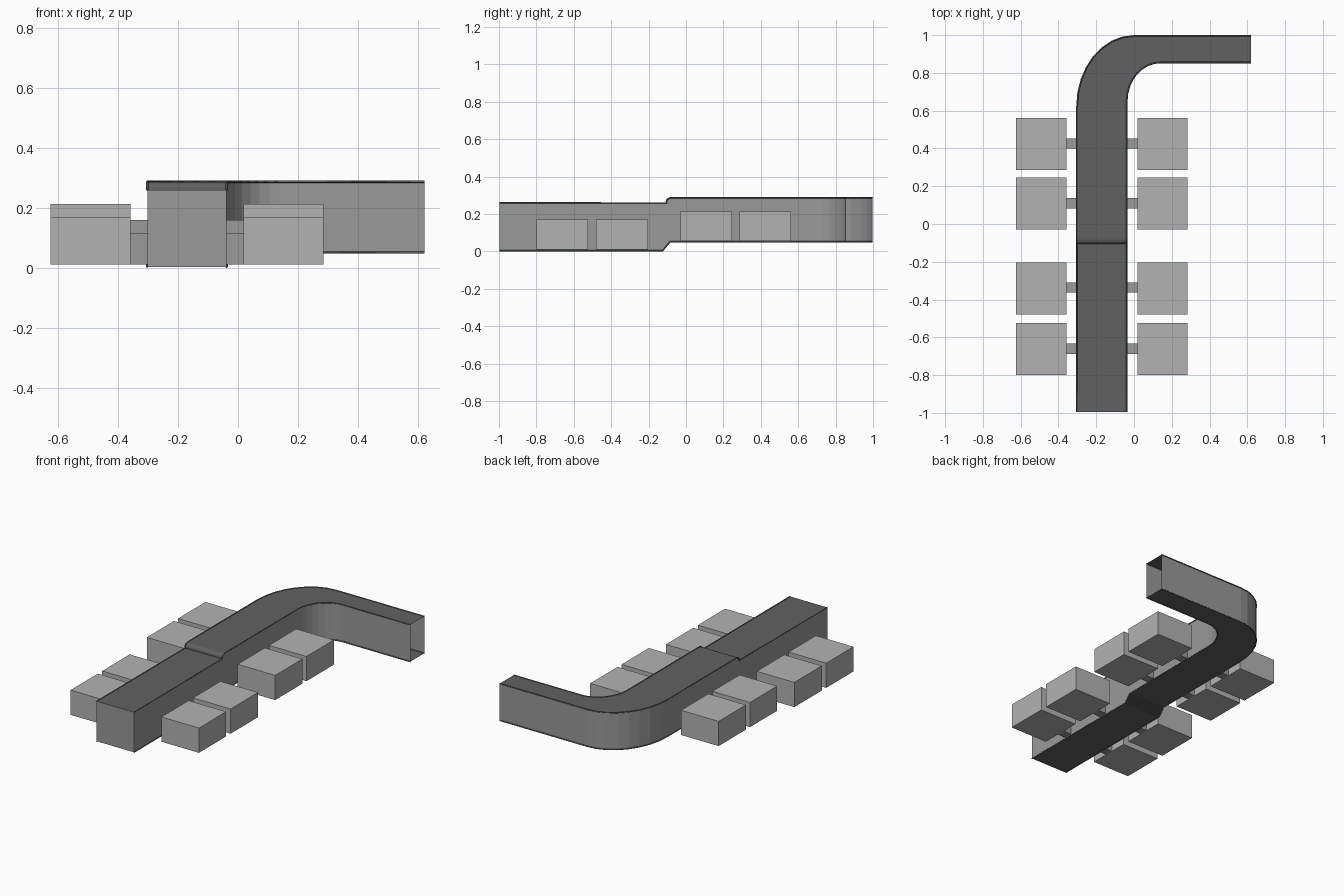
import bpy, bmesh, math

if "Cube" in bpy.data.objects:
    bpy.data.objects.remove(bpy.data.objects["Cube"])

XL, XR, END = -0.302, -0.038, 0.62     # corridor side walls and open east end
R = 0.004                              # trim radius


def material(name, v):
    m = bpy.data.materials.new(name)
    m.diffuse_color = (v, v, v, 1)
    m.use_nodes = True
    m.node_tree.nodes["Principled BSDF"].inputs["Base Color"].default_value = m.diffuse_color
    return m


DARK, MID, LIGHT = material("dark", 0.12), material("mid", 0.32), material("light", 0.45)


def mesh(name, faces, mat):
    """Object from a list of point loops, joined where points coincide."""
    bm = bmesh.new()
    for loop in faces:
        bm.faces.new([bm.verts.new(p) for p in loop])
    bmesh.ops.remove_doubles(bm, verts=bm.verts, dist=1e-5)
    bmesh.ops.recalc_face_normals(bm, faces=bm.faces)
    me = bpy.data.meshes.new(name)
    bm.to_mesh(me)
    bm.free()
    me.materials.append(mat)
    ob = bpy.data.objects.new(name, me)
    bpy.context.collection.objects.link(ob)
    return ob


def strip(name, a, b, mat):
    return mesh(name, [(a[i], a[i + 1], b[i + 1], b[i]) for i in range(len(a) - 1)], mat)


def bend(cx, cy, rx, ry, n=8):
    """Quarter ellipse plan of the bend, then the straight east run."""
    t = [math.pi / 2 * i / n for i in range(n + 1)]
    return [(cx - rx * math.cos(a), cy + ry * math.sin(a)) for a in t] + [(END, cy + ry)]


def trim(name, pts):
    cu = bpy.data.curves.new(name, 'CURVE')
    cu.dimensions = '3D'
    cu.bevel_depth, cu.bevel_resolution = R, 0
    sp = cu.splines.new('POLY')
    sp.points.add(len(pts) - 1)
    for q, p in zip(sp.points, pts):
        q.co = (*p, 1)
    cu.materials.append(DARK)
    bpy.context.collection.objects.link(bpy.data.objects.new(name, cu))


def box(name, x0, x1, y0, y1, z0, z1, mat, ends=True):
    a, b = ([(x, y0, z0), (x, y1, z0), (x, y1, z1), (x, y0, z1)] for x in (x0, x1))
    faces = [(a[i], a[i - 1], b[i - 1], b[i]) for i in range(4)]
    mesh(name, faces + ([a, b] if ends else []), mat)


# Corridor side profiles (y, z): stepped floor and rounded ceiling step
F0, F1, C0, C1 = 0.004, 0.052, 0.26, 0.288
N = 7
floor = [(-1 + R, F0)]
for i in range(N):
    y = -0.125 + 0.04 * i / (N - 1)
    floor += [(y, F0 + (F1 - F0) * i / N), (y, F0 + (F1 - F0) * (i + 1) / N)]
slope = [(-1 + R, F0), (-0.125, F0), (-0.085, F1)]
ceiling = [(-1 + R, C0), (-0.105, C0)]
for i in range(5):
    a = math.pi / 2 * i / 4
    ceiling.append((-0.075 - 0.03 * math.cos(a), 0.268 + 0.02 * math.sin(a)))

# Plan of the two walls after the straight run
plans = {"left": (XL, bend(0.0, 0.62, -XL, 0.376)),
         "right": (XR, bend(0.14, 0.65, 0.14 - XR, 0.205))}


def edge(side, profile, z):
    x, plan = plans[side]
    return [(x, y, h) for y, h in profile] + [(px, py, z) for px, py in plan]


strip("corridor_floor", edge("left", floor, F1), edge("right", floor, F1), DARK)
strip("corridor_ceiling", edge("left", ceiling, C1), edge("right", ceiling, C1), DARK)

for side, (x, plan) in plans.items():
    # Straight wall panel, then curved panels
    low = edge(side, floor, F1)[:len(floor) + 1]
    high = edge(side, ceiling, C1)[:len(ceiling) + 1]
    mesh(side + "_straight_wall", [low + high[::-1]], MID)
    strip(side + "_bend_wall", [(*p, F1) for p in plan], [(*p, C1) for p in plan], MID)
    # Edge trims
    trim(side + "_floor_trim", edge(side, slope, F1))
    trim(side + "_ceiling_trim", edge(side, ceiling, C1))

# Closed front end
Y = -1 + R
mesh("front_end_wall", [[(XL, Y, F0), (XR, Y, F0), (XR, Y, C0), (XL, Y, C0)]], MID)

# Side rooms with short door passages, mirrored about the corridor
ROOMS = [(-0.80, -0.525, -0.66, 0.012), (-0.48, -0.203, -0.336, 0.012),
         (-0.03, 0.245, 0.11, 0.055), (0.286, 0.562, 0.426, 0.055)]
MIDX = (XL + XR) / 2
for i, (y0, y1, door, z) in enumerate(ROOMS):
    for s, side in ((-1, "left"), (1, "right")):
        box(f"{side}_room_{i + 1}", MIDX + s * 0.188, MIDX + s * 0.454,
            y0, y1, z, z + 0.158, LIGHT)
        box(f"{side}_passage_{i + 1}", MIDX + s * 0.132, MIDX + s * 0.188,
            door - 0.027, door + 0.027, z, z + 0.105, MID, ends=False)
